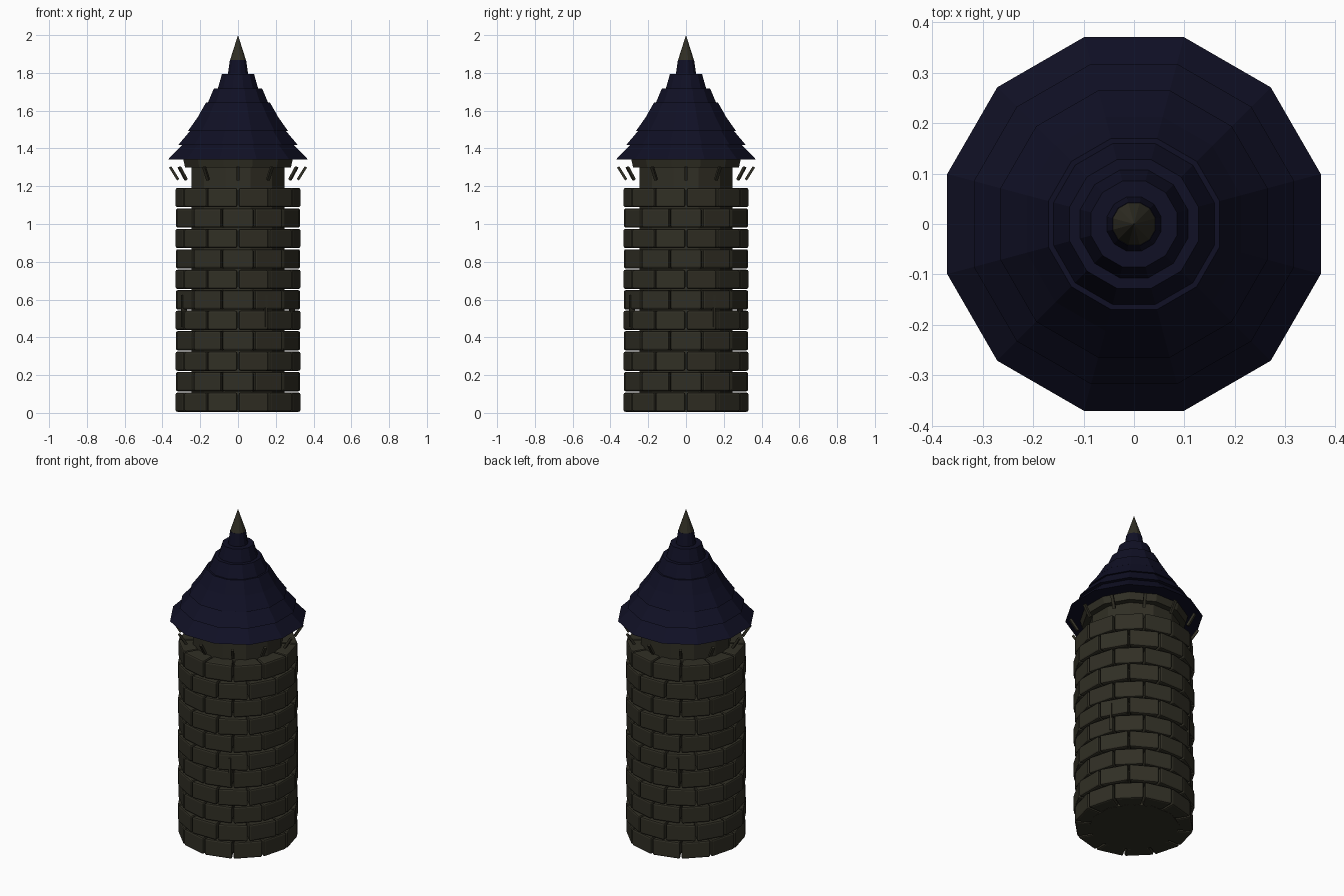
import bpy, bmesh, math
from mathutils import Matrix

if "Cube" in bpy.data.objects:
    bpy.data.objects.remove(bpy.data.objects["Cube"], do_unlink=True)

SIDES = 12
STEP = math.tau / SIDES
FLAT = 1 / math.cos(STEP / 2)      # apothem to corner radius


def material(name, colour):
    m = bpy.data.materials.new(name)
    m.use_nodes = True
    m.diffuse_color = colour
    m.node_tree.nodes["Principled BSDF"].inputs["Base Color"].default_value = colour
    return m


stone = material("dark stone", (0.030, 0.028, 0.018, 1))
slate = material("navy slate", (0.005, 0.005, 0.018, 1))


def finish(name, bm, mat):
    bmesh.ops.recalc_face_normals(bm, faces=bm.faces)
    mesh = bpy.data.meshes.new(name)
    bm.to_mesh(mesh)
    bm.free()
    mesh.materials.append(mat)
    ob = bpy.data.objects.new(name, mesh)
    bpy.context.collection.objects.link(ob)
    return ob


def frustum(bm, r1, r2, z1, z2):
    """Twelve-sided section with flats on the axes; radii are apothems."""
    turn = Matrix.Translation((0, 0, (z1 + z2) / 2)) @ Matrix.Rotation(STEP / 2, 4, "Z")
    bmesh.ops.create_cone(bm, cap_ends=True, segments=SIDES, radius1=r1 * FLAT,
                          radius2=r2 * FLAT, depth=z2 - z1, matrix=turn)


def block(bm, size, matrix):
    return bmesh.ops.create_cube(bm, size=1, matrix=matrix @ Matrix.Diagonal((*size, 1)))["verts"]


# Inner shaft and the collar under the eaves
bm = bmesh.new()
frustum(bm, 0.245, 0.245, 0.005, 1.32)
finish("shaft", bm, stone)
bm = bmesh.new()
frustum(bm, 0.28, 0.29, 1.30, 1.342)
finish("eaves_collar", bm, stone)

# Courses of wedge-shaped bricks, every other course turned half a brick
ROWS, PITCH, HEIGHT = 11, 0.1083, 0.102
INNER, OUTER, GAP = 0.235, 0.325, 0.008
bm = bmesh.new()
for row in range(ROWS):
    outer = OUTER + (0.004 if row % 2 else -0.002)
    for i in range(SIDES):
        angle = (i + (0 if row % 2 else 0.5)) * STEP
        z = 0.006 + row * PITCH + HEIGHT / 2
        verts = block(bm, (1, 1, HEIGHT), Matrix.Translation((0, 0, z)))
        for v in verts:
            r = outer if v.co.x > 0 else INNER
            side = 1 if v.co.y > 0 else -1
            v.co.x = r
            v.co.y = side * (r * math.tan(STEP / 2) - GAP / 2)
        bmesh.ops.rotate(bm, verts=verts, matrix=Matrix.Rotation(angle, 3, "Z"))
bricks = finish("brick_courses", bm, stone)
bevel = bricks.modifiers.new("worn_edges", "BEVEL")
bevel.width = 0.01
bevel.segments = 2

# Narrow slits, one on each quarter
bm = bmesh.new()
for i in range(4):
    turn = Matrix.Rotation(math.radians(27) + i * math.pi / 2, 4, "Z")
    block(bm, (0.03, 0.012, 0.17), turn @ Matrix.Translation((0.32, 0, 0.54)))
finish("slits", bm, stone)

# Slanted struts below the eaves
bm = bmesh.new()
for i in range(SIDES):
    turn = Matrix.Rotation(i * STEP, 4, "Z")
    lean = Matrix.Translation((0.338, 0, 1.268)) @ Matrix.Rotation(math.radians(32), 4, "Y")
    block(bm, (0.014, 0.016, 0.08), turn @ lean)
finish("eaves_struts", bm, stone)

# Stepped roof: overlapping tiers, each tapering by a fifth
TIERS, BASE, RISE = 7, 1.342, 0.0752
bm = bmesh.new()
for i in range(TIERS):
    r = 0.37 - i * 0.0527
    frustum(bm, r, r * 0.8, BASE + i * RISE, BASE + (i + 1) * RISE)
finish("roof_tiers", bm, slate)

# Pointed finial
bm = bmesh.new()
frustum(bm, 0.042, 0, BASE + TIERS * RISE, 2.0)
finish("finial", bm, stone)
